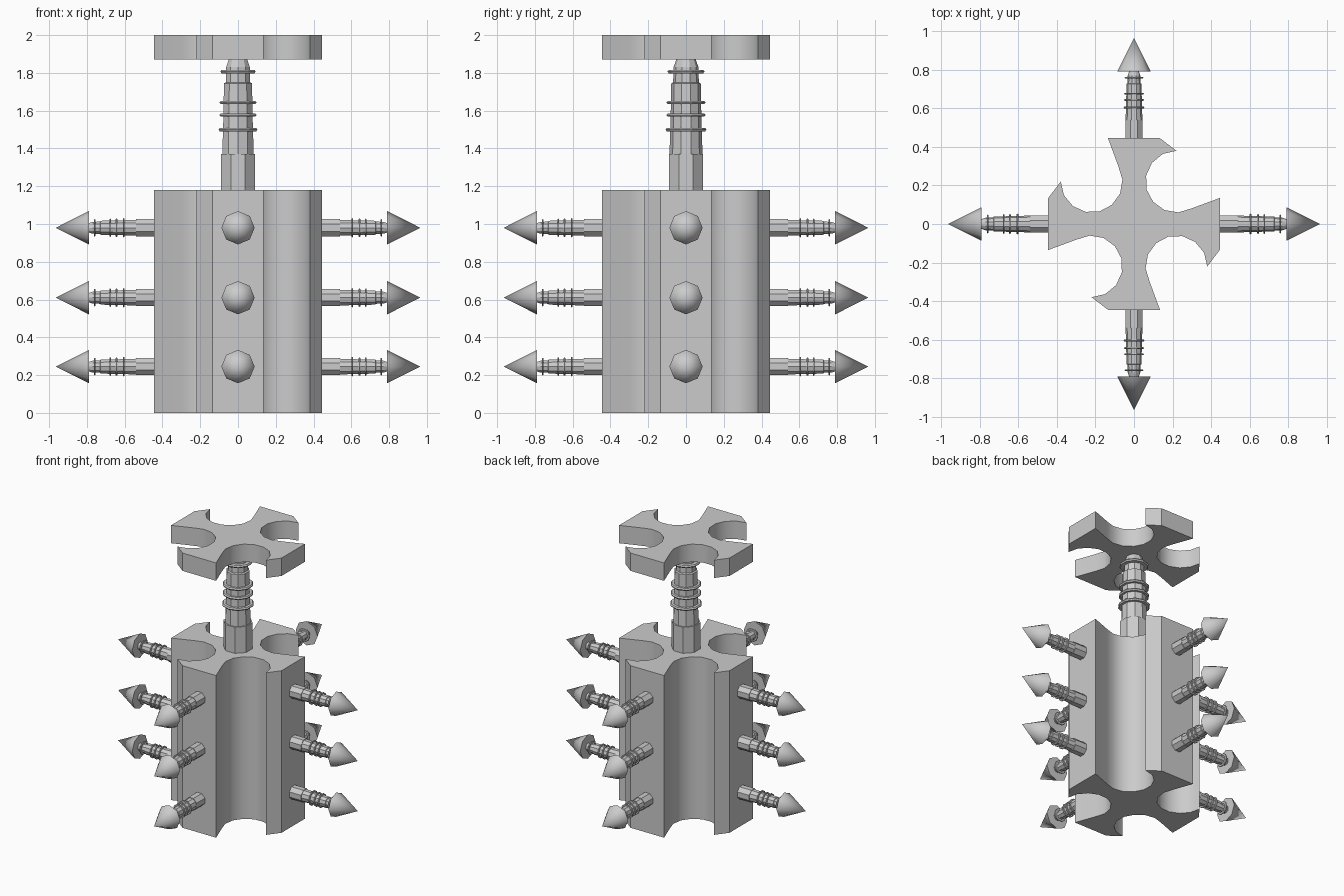
import bpy, bmesh, math
from math import sin, cos, pi, radians
from mathutils import Matrix, Vector

if "Cube" in bpy.data.objects:
    bpy.data.objects.remove(bpy.data.objects["Cube"])


def finish(bm, name, angle=None, mat=None):
    if mat is not None:
        bm.transform(mat)
    bmesh.ops.recalc_face_normals(bm, faces=bm.faces)
    me = bpy.data.meshes.new(name)
    bm.to_mesh(me)
    bm.free()
    ob = bpy.data.objects.new(name, me)
    bpy.context.collection.objects.link(ob)
    if angle:
        bpy.context.view_layer.objects.active = ob
        ob.select_set(True)
        bpy.ops.object.shade_smooth_by_angle(angle=radians(angle))
        ob.select_set(False)
    return ob


def cross_prism(name, z0, z1):
    # quarter outline: arm corner, concave arc, next arm corner
    quarter = [(0.445, 0.135)]
    for i in range(9):
        a = radians(-60 - 210 * i / 8)
        quarter.append((0.22 + 0.16 * cos(a), 0.22 + 0.16 * sin(a)))
    quarter.append((0.135, 0.445))
    bm = bmesh.new()
    verts = []
    for k in range(4):
        r = Matrix.Rotation(k * pi / 2, 3, 'Z')
        verts += [bm.verts.new(r @ Vector((x, y, z0))) for x, y in quarter]
    base = bm.faces.new(verts)
    ext = bmesh.ops.extrude_face_region(bm, geom=[base], use_keep_orig=True)
    top = [g for g in ext['geom'] if isinstance(g, bmesh.types.BMVert)]
    bmesh.ops.translate(bm, verts=top, vec=(0, 0, z1 - z0))
    return finish(bm, name, 35)


def lathe(bm, profile, sides, closed=False, turn=0.5):
    # sweep (radius, height) points round z
    rings = []
    for r, z in profile:
        rings.append([bm.verts.new((r * cos(2 * pi * (i + turn) / sides),
                                    r * sin(2 * pi * (i + turn) / sides), z))
                      for i in range(sides)])
    pairs = list(zip(rings, rings[1:]))
    if closed:
        pairs.append((rings[-1], rings[0]))
    else:
        bm.faces.new(rings[0])
        bm.faces.new(rings[-1])
    for a, b in pairs:
        for i in range(sides):
            j = (i + 1) % sides
            bm.faces.new((a[i], a[j], b[j], b[i]))


def shaft(name, mat):
    # stepped tapering rod with four thin collars
    bm = bmesh.new()
    lathe(bm, [(0.098, -0.03), (0.098, 0.19)], 8)
    lathe(bm, [(0.088, 0.18), (0.082, 0.36), (0.078, 0.565), (0.068, 0.57),
               (0.066, 0.65), (0.05, 0.695)], 10)
    for z, r in ((0.32, 0.108), (0.397, 0.103), (0.463, 0.103), (0.627, 0.098)):
        lathe(bm, [(r - 0.035, z - 0.009), (r - 0.006, z - 0.009), (r, z),
                   (r - 0.006, z + 0.009), (r - 0.035, z + 0.009)], 10, True)
    return finish(bm, name, None, mat)


def tip(name, mat):
    # eight-sided arrow point
    bm = bmesh.new()
    bmesh.ops.create_cone(bm, cap_ends=True, segments=8, radius1=0.088,
                          radius2=0, depth=0.175,
                          matrix=Matrix.Translation((0, 0, 0.4325)))
    return finish(bm, name, 60, mat)


# Body and handle
cross_prism("body", 0, 1.18)
cross_prism("handle_plate", 1.87, 2.0)
shaft("handle_stem", Matrix.Translation((0, 0, 1.18)))

# Three rows of four spikes
for row, z in enumerate((0.245, 0.61, 0.98)):
    for k in range(4):
        m = (Matrix.Translation((0, 0, z)) @ Matrix.Rotation(k * pi / 2, 4, 'Z')
             @ Matrix.Translation((0.445, 0, 0)) @ Matrix.Rotation(pi / 2, 4, 'Y'))
        shaft(f"spike_shaft_{row}_{k}", m @ Matrix.Scale(0.5, 4))
        tip(f"spike_tip_{row}_{k}", m)
